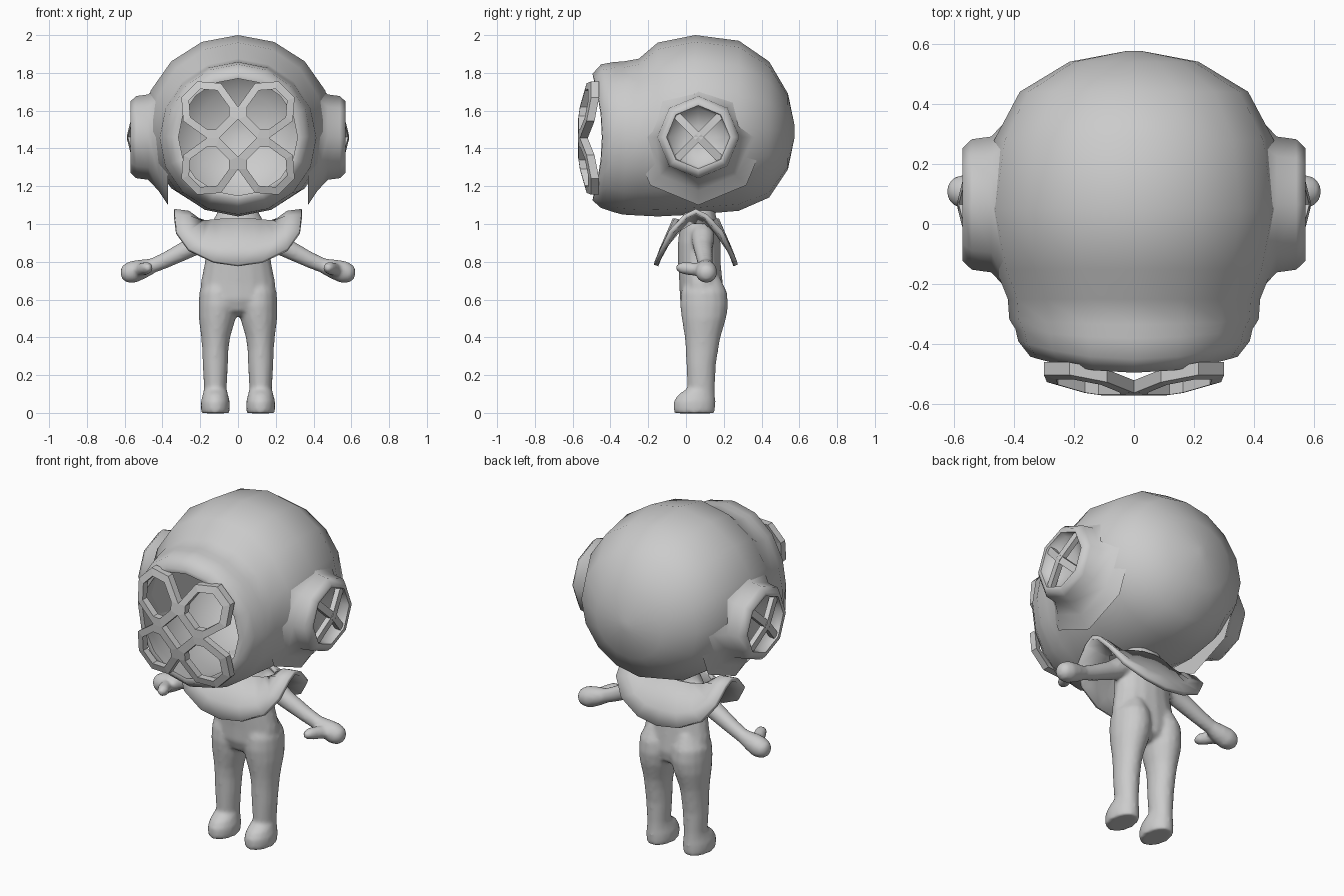
import bpy, bmesh, math
from mathutils import Vector

if "Cube" in bpy.data.objects:
    bpy.data.objects.remove(bpy.data.objects["Cube"])

grey = bpy.data.materials.new("plain_grey")
grey.diffuse_color = (0.6, 0.6, 0.6, 1)
grey.use_nodes = True
grey.node_tree.nodes["Principled BSDF"].inputs["Base Color"].default_value = grey.diffuse_color


def finish(name, bm, smooth=50, mirror=False, merge=False):
    bmesh.ops.remove_doubles(bm, verts=bm.verts, dist=0.0005)
    bmesh.ops.recalc_face_normals(bm, faces=bm.faces)
    me = bpy.data.meshes.new(name)
    bm.to_mesh(me)
    bm.free()
    me.materials.append(grey)
    ob = bpy.data.objects.new(name, me)
    bpy.context.collection.objects.link(ob)
    if mirror:
        m = ob.modifiers.new("mirror", 'MIRROR')
        m.use_mirror_merge = merge
    if smooth:
        bpy.ops.object.select_all(action='DESELECT')
        ob.select_set(True)
        bpy.context.view_layer.objects.active = ob
        bpy.ops.object.shade_smooth_by_angle(angle=math.radians(smooth))
    return ob


def ring(c, u, v, n):
    """Ellipse of n points around c, spanned by u and v."""
    return [Vector(c) + Vector(u) * math.sin(2 * math.pi * i / n)
            + Vector(v) * math.cos(2 * math.pi * i / n) for i in range(n)]


def loft(bm, rings, closed=True, cap=True):
    rows = [[bm.verts.new(p) for p in r] for r in rings]
    n = len(rows[0])
    for a, b in zip(rows, rows[1:]):
        for i in range(n if closed else n - 1):
            j = (i + 1) % n
            bm.faces.new((a[i], a[j], b[j], b[i]))
    if cap:
        bm.faces.new(rows[0])
        bm.faces.new(rows[-1])


def tube(bm, pts, n=12):
    """Round tube through (x, y, z, radius) stations."""
    rings = []
    for i, p in enumerate(pts):
        d = Vector(pts[min(i + 1, len(pts) - 1)][:3]) - Vector(pts[max(i - 1, 0)][:3])
        u = d.cross(Vector((0, 0.3, 1))).normalized()
        v = d.cross(u).normalized()
        rings.append(ring(p[:3], u * p[3], v * p[3], n))
    loft(bm, rings)


# Helmet: hollow shell lofted along y, (y, centre z, rx, rz, bend of the rim)
bm = bmesh.new()
rings = []
for y, cz, rx, rz, bend in [
        (.575, 1.49, .03, .03, 0), (.54, 1.49, .215, .20, 0), (.44, 1.50, .38, .36, 0),
        (.28, 1.52, .465, .45, 0), (.05, 1.525, .50, .475, 0), (-.15, 1.50, .46, .46, 0),
        (-.25, 1.46, .42, .415, 0), (-.335, 1.455, .415, .405, .1), (-.38, 1.46, .395, .398, .2),
        (-.45, 1.465, .385, .38, .4), (-.495, 1.46, .345, .335, .45), (-.49, 1.46, .315, .31, .45),
        (-.40, 1.46, .33, .33, 0), (-.20, 1.48, .40, .40, 0), (.05, 1.50, .45, .44, 0),
        (.30, 1.50, .40, .39, 0), (.46, 1.49, .22, .22, 0), (.50, 1.49, .03, .03, 0)]:
    r = ring((0, y, cz), (rx, 0, 0), (0, 0, rz), 16)
    for p in r:
        p.y += bend * p.x ** 2
    rings.append(r)
loft(bm, rings)
finish("helmet", bm, smooth=60)

# Side ports: octagonal rims flaring into the helmet, with a recessed floor
bm = bmesh.new()
loft(bm, [ring((x, .065, 1.46), (0, r, 0), (0, 0, r), 8) for x, r in
          [(.37, .36), (.42, .285), (.475, .226), (.54, .217), (.57, .188),
           (.568, .168), (.53, .155), (.505, .06)]])
finish("side_port", bm, smooth=60, mirror=True)

# Side port bars: two crossed bars bowed outwards
bm = bmesh.new()
for s in (1, -1):
    along, across = Vector((0, 1, s)).normalized(), Vector((0, 1, -s)).normalized() * .02
    rings = []
    for t in (-.165, 0, .165):
        c = Vector((.587 - 1.1 * t * t, .065, 1.46)) + along * t
        back = Vector((-.03, 0, 0))
        rings.append([c - across, c + across, c + across + back, c - across + back])
    loft(bm, rings)
finish("side_port_bars", bm, smooth=0, mirror=True)

# Front grille: four bowed eight-sided frames meeting around a centre diamond
bm = bmesh.new()
half = [(0, .10), (0, .165), (.09, .29), (.215, .30)]
outline = half + [(b, a) for a, b in reversed(half)]
for sx in (1, -1):
    for sz in (1, -1):
        def at(x, z, depth):
            return Vector((sx * x, -.577 + .55 * (x * x + z * z) + depth, 1.455 + sz * z))
        outer = [at(x, z, 0) for x, z in outline]
        inset = [(.16 + (x - .16) * .71, .16 + (z - .16) * .71) for x, z in outline]
        loft(bm, [outer, [at(x, z, 0) for x, z in inset], [at(x, z, .042) for x, z in inset],
                  [at(x, z, .042) for x, z in outline], outer], cap=False)
finish("front_grille", bm, smooth=0)

# Collar: saddle-shaped cape, raised at the shoulders
rim = [(0, -.17, .785), (.13, -.165, .805), (.26, -.135, .87), (.325, -.09, .965),
       (.335, -.01, 1.05), (.337, .052, 1.08)]
lip = [(0, -.14, .87), (.10, -.135, .875), (.19, -.11, .905), (.25, -.065, .97),
       (.257, -.005, 1.045), (.26, .052, 1.07)]
neck = [(0, -.07, 1.03), (.07, -.06, 1.03), (.13, -.04, 1.025), (.17, -.01, 1.02),
        (.19, .02, 1.02), (.20, .052, 1.02)]
bm = bmesh.new()
loft(bm, [r + [(x, .104 - y, z) for x, y, z in reversed(r[:-1])] for r in (rim, lip, neck)],
     closed=False, cap=False)
collar = finish("collar", bm, mirror=True, merge=True)
sol = collar.modifiers.new("thickness", 'SOLIDIFY')
sol.thickness = .025
sol.offset = -1

# Body: torso lofted upwards, (centre y, z, rx, ry)
bm = bmesh.new()
loft(bm, [ring((0, y, z), (rx, 0, 0), (0, ry, 0), 16) for y, z, rx, ry in
          [(.09, .515, .09, .06), (.09, .54, .16, .10), (.085, .60, .20, .118), (.08, .68, .20, .115),
           (.07, .80, .176, .113), (.07, .90, .172, .113), (.07, .98, .155, .105), (.07, 1.08, .10, .08)]])
for s in (1, -1):
    # Legs with feet lofted downwards, (centre x, centre y, z, rx, ry)
    loft(bm, [ring((s * x, y, z), (rx, 0, 0), (0, ry, 0), 16) for x, y, z, rx, ry in
              [(.10, .09, .72, .06, .09), (.105, .095, .64, .10, .122), (.105, .096, .57, .104, .128),
               (.11, .095, .50, .098, .118), (.118, .088, .40, .077, .095), (.12, .085, .34, .070, .087),
               (.12, .08, .25, .067, .078), (.12, .08, .13, .060, .073), (.12, .055, .095, .068, .099),
               (.12, .045, .06, .077, .111), (.12, .044, .02, .077, .111), (.12, .045, -.002, .073, .107)]])
    # Arms, hands and thumbs
    tube(bm, [(s * x, y, z, r) for x, y, z, r in
              [(.08, .085, .975, .062), (.17, .09, .925, .062), (.25, .09, .875, .052), (.38, .10, .81, .043),
               (.45, .105, .78, .040), (.50, .105, .763, .052), (.56, .108, .745, .060),
               (.60, .108, .735, .048), (.62, .108, .73, .022)]])
    tube(bm, [(s * x, y, z, r) for x, y, z, r in
              [(.53, .09, .755, .034), (.50, .03, .762, .036), (.48, -.02, .768, .033),
               (.473, -.052, .77, .016)]], 10)
body = finish("body", bm)
rem = body.modifiers.new("blend", 'REMESH')
rem.mode = 'VOXEL'
rem.voxel_size = .012
rem.use_smooth_shade = True
sm = body.modifiers.new("soften", 'SMOOTH')
sm.factor = .5
sm.iterations = 5
